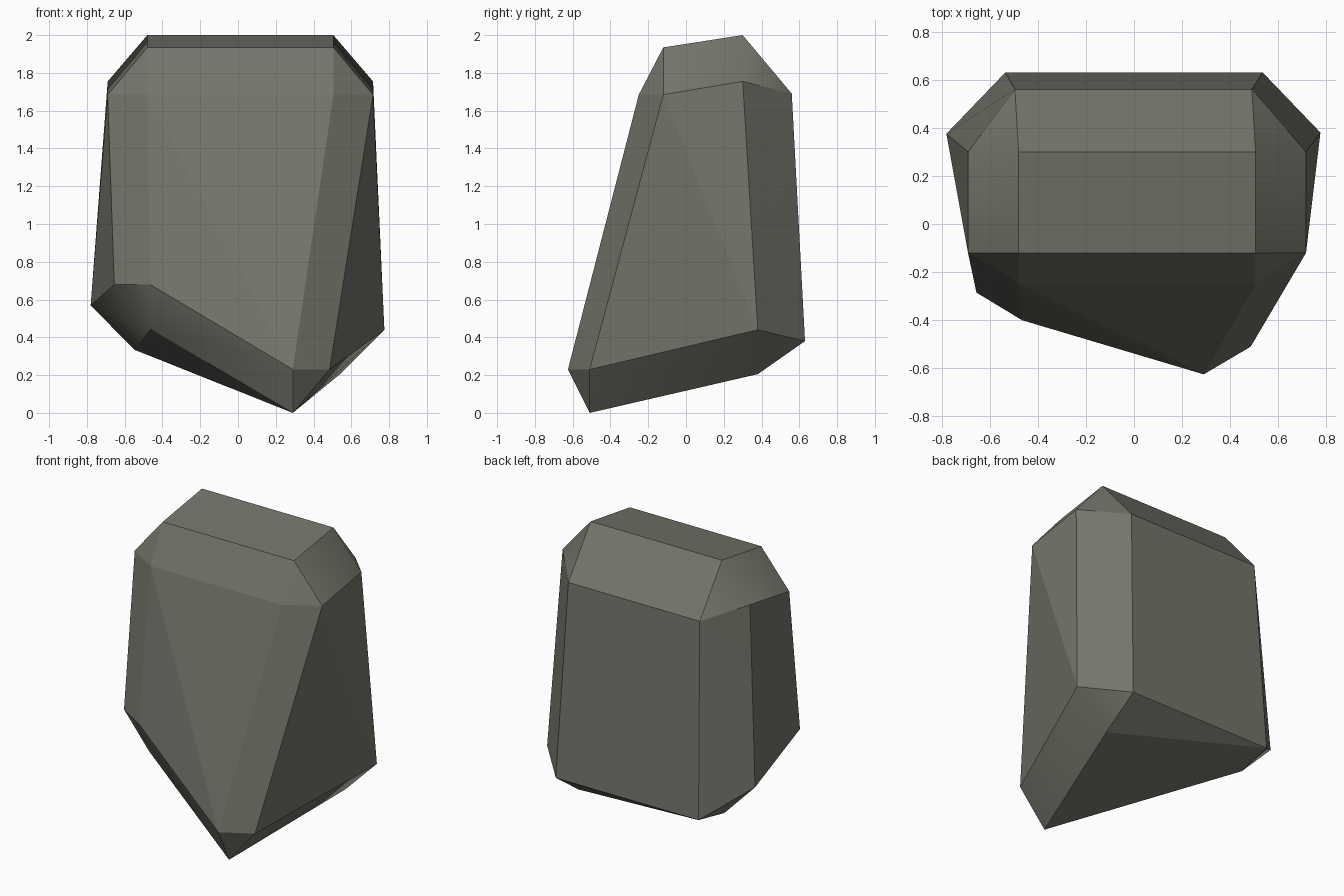
import bpy
import bmesh
import math

cube = bpy.data.objects.get("Cube")
if cube:
    bpy.data.objects.remove(cube, do_unlink=True)

# Single stone colour
stone = bpy.data.materials.new("grey_stone")
stone.use_nodes = True
colour = (0.175, 0.178, 0.145, 1.0)
stone.diffuse_color = colour
stone.node_tree.nodes["Principled BSDF"].inputs["Base Color"].default_value = colour
stone.node_tree.nodes["Principled BSDF"].inputs["Roughness"].default_value = 0.9

# Each chamfered corner of the block: its points on the side face,
# the front or back face, and the top or bottom face
corners = {
    "top_front_right": [(-.69, -.12, 1.685), (-.48, -.25, 1.685), (-.48, -.12, 1.935)],
    "top_front_left": [(.715, -.12, 1.685), (.505, -.25, 1.685), (.505, -.12, 1.935)],
    "top_back_right": [(-.69, .3, 1.755), (-.495, .56, 1.69), (-.48, .3, 2)],
    "top_back_left": [(.715, .3, 1.755), (.49, .56, 1.69), (.505, .3, 2)],
    "base_front_right": [(-.655, -.285, .68), (-.465, -.4, .68), (-.465, -.285, .445)],
    "base_front_left": [(.485, -.51, .23), (.29, -.625, .23), (.29, -.51, 0)],
    "base_back_right": [(-.78, .375, .57), (-.535, .63, .38), (-.55, .375, .335)],
    "base_back_left": [(.775, .38, .44), (.535, .63, .38), (.54, .38, .205)],
}
# Corners whose facet blends into the chamfer along the side
soft_corners = [name for name in corners if "back" in name or name == "base_front_right"]

# Wrap the corner points in a faceted shell
bm = bmesh.new()
verts = {name: [bm.verts.new(p) for p in points] for name, points in corners.items()}
bmesh.ops.convex_hull(bm, input=bm.verts)
bmesh.ops.recalc_face_normals(bm, faces=bm.faces)

# Crisp facets, with only the soft corners blended
for face in bm.faces:
    face.smooth = True
blended = [{verts[name][0], verts[name][2]} for name in soft_corners]
for edge in bm.edges:
    edge.smooth = edge.calc_face_angle() < math.radians(10) or set(edge.verts) in blended

mesh = bpy.data.meshes.new("rock")
bm.to_mesh(mesh)
bm.free()
mesh.materials.append(stone)
rock = bpy.data.objects.new("rock", mesh)
bpy.context.collection.objects.link(rock)
